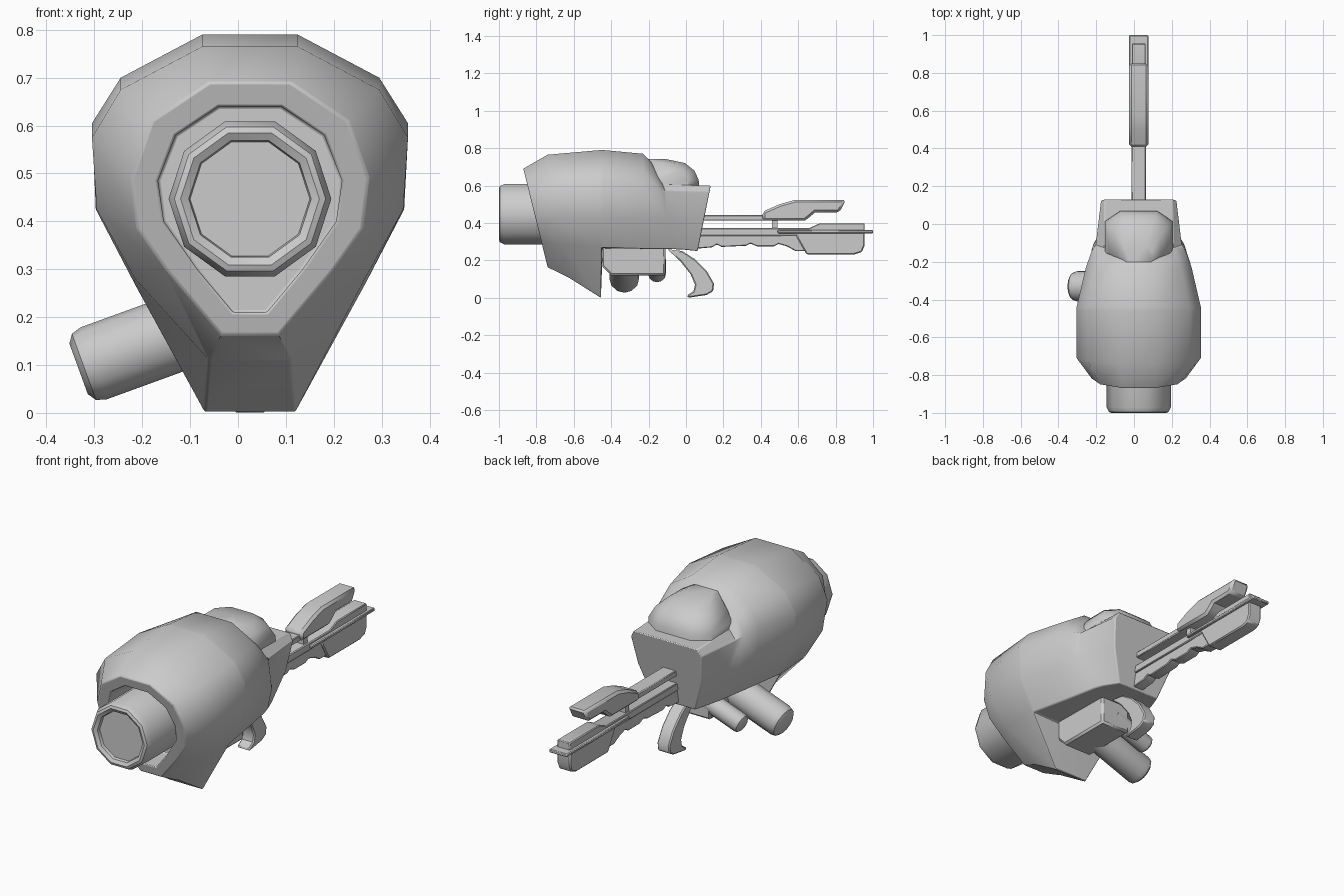
import bpy, bmesh, math
from mathutils import Matrix

if "Cube" in bpy.data.objects:
    bpy.data.objects.remove(bpy.data.objects["Cube"])

CX = 0.025  # symmetry plane of the whole device


def finish(name, bm, bevel=0.0, segs=2, angle=38):
    bmesh.ops.recalc_face_normals(bm, faces=bm.faces)
    me = bpy.data.meshes.new(name)
    bm.to_mesh(me)
    bm.free()
    ob = bpy.data.objects.new(name, me)
    bpy.context.collection.objects.link(ob)
    if bevel:
        m = ob.modifiers.new("bevel", 'BEVEL')
        m.width, m.segments = bevel, segs
        m.limit_method, m.angle_limit = 'ANGLE', math.radians(45)
    bpy.ops.object.select_all(action='DESELECT')
    ob.select_set(True)
    bpy.context.view_layer.objects.active = ob
    bpy.ops.object.shade_smooth_by_angle(angle=math.radians(angle))
    return ob


def loft(bm, rings):
    rings = [[bm.verts.new(p) for p in r] for r in rings]
    for a, b in zip(rings, rings[1:]):
        for i in range(len(a)):
            j = (i + 1) % len(a)
            bm.faces.new((a[i], a[j], b[j], b[i]))
    bm.faces.new(rings[0])
    bm.faces.new(rings[-1])
    return bm


def prism(name, pts, hw, bevel=0.006):
    """Side profile (y, z) given thickness across x."""
    bm = loft(bmesh.new(), [[(CX + s * hw, y, z) for y, z in pts] for s in (-1, 1)])
    return finish(name, bm, bevel, 1)


def lathe(name, prof, n, mat):
    """Profile of (radius, height) spun about local z."""
    rings = [[(r * math.cos(2 * math.pi * i / n), r * math.sin(2 * math.pi * i / n), h)
              for i in range(n)] for r, h in prof]
    bm = loft(bmesh.new(), rings)
    bmesh.ops.transform(bm, matrix=mat, verts=bm.verts)
    return finish(name, bm)


def section(y0, slope, half):
    """Mirrored 12-sided cross-section lying in the plane y = y0 + slope * z."""
    right = [(CX + w, y0 + slope * z, z) for w, z in half]
    return right + [(2 * CX - x, y, z) for x, y, z in reversed(right)]


# Main shell: recessed muzzle opening, slanted rim, swollen body, stepped tail
mouth = [(.065, .64), (.155, .58), (.192, .485), (.18, .4), (.11, .3), (.035, .21)]
rim = [(.085, .69), (.205, .61), (.247, .49), (.235, .385), (.175, .3), (.06, .163)]
front = [
    section(-.60, 0, mouth),
    section(-.699, -.2476, mouth),
    section(-.699, -.2476, rim),
    section(-.6115, -.168, [(.1, .765), (.27, .675), (.33, .575), (.32, .425), (.24, .28), (.085, .11)]),
    section(-.455, 0, [(.1, .79), (.27, .70), (.33, .605), (.322, .425), (.24, .268), (.095, 0)]),
]
rear = [
    section(-.445, 0, [(.1, .79), (.27, .70), (.33, .605), (.322, .425), (.24, .268), (.095, .265)]),
    section(-.23, 0, [(.1, .77), (.225, .69), (.28, .59), (.27, .42), (.2, .262), (.095, .262)]),
    section(0, -.25, [(.09, .72), (.2, .655), (.25, .585), (.24, .42), (.17, .26), (.09, .26)]),
    section(.06, -.3, [(.09, .605), (.18, .605), (.228, .57), (.215, .42), (.155, .258), (.08, .258)]),
    section(.012, .2, [(.09, .6), (.18, .6), (.2, .565), (.18, .42), (.12, .25), (.06, .25)]),
]
finish("body_shell", loft(bmesh.new(), front + rear), .012)

# Muzzle barrel, ten sided with a dished end
lathe("barrel", [(.125, -.975), (.128, -.99), (.145, -1), (.158, -.995), (.17, -.97), (.17, -.55)],
      10, Matrix.Translation((CX, 0, .447)) @ Matrix.Rotation(-math.pi / 2, 4, 'X'))

# Rear dome set into the step
dome = []
for z, w, y0, y1 in [(.57, .18, -.21, .07), (.63, .178, -.21, .068), (.68, .155, -.21, .045),
                     (.72, .115, -.22, -.005), (.742, .07, -.23, -.11)]:
    c, d = w * .55, min(.055, (y1 - y0) * .3)
    half = [(c, y0), (w, y0 + d), (w, y1 - d), (c, y1)]
    dome.append([(CX + x, y, z) for x, y in half] + [(CX - x, y, z) for x, y in reversed(half)])
finish("rear_dome", loft(bmesh.new(), dome), angle=50)

# Underside housing and the two angled side canisters
prism("under_housing", [(-.45, .28), (-.45, .17), (-.40, .12), (-.11, .12), (-.11, .28)], .085, .01)
for name, tip, r, length in [("large_canister", (-.333, -.33, .092), .08, .36),
                             ("small_canister", (-.215, -.155, .122), .048, .24)]:
    lathe(name, [(r * .7, 0), (r * .92, r * .15), (r, r * .42), (r, length)], 12,
          Matrix.Translation(tip) @ Matrix.Rotation(math.radians(70), 4, 'Y'))

# Curved hook grip
prism("hook_grip", [(-.1, .26), (-.02, .25), (.05, .205), (.11, .145), (.15, .075), (.145, .035),
                    (.11, .015), (.01, 0), (.005, .012), (.04, .035), (.048, .07),
                    (.025, .125), (-.03, .195)], .035)

# Upper stock: rail, fin and the post joining it to the lower stock
prism("upper_rail", [(.05, .412), (.45, .412), (.45, .442), (.05, .442)], .038, .004)
prism("upper_fin", [(.41, .412), (.41, .46), (.5, .5), (.58, .523), (.855, .523), (.82, .457),
                    (.69, .457), (.665, .435), (.635, .412)], .051, .012)
prism("stock_post", [(.46, .36), (.49, .36), (.49, .42), (.46, .42)], .025, 0)

# Lower stock: top bar, finger-notched under bar, butt block and flange
prism("lower_bar", [(.05, .333), (.6, .333), (.63, .35), (.955, .35), (.955, .398), (.715, .398),
                    (.66, .373), (.05, .373)], .036, .004)
prism("notched_bar", [(.05, .335), (.05, .262), (.14, .27), (.165, .285), (.19, .272), (.32, .278),
                      (.345, .29), (.38, .275), (.47, .275), (.495, .288), (.54, .275), (.585, .25),
                      (.64, .25), (.64, .345), (.5, .335)], .03, .004)
prism("butt_block", [(.6, .31), (.645, .232), (.9, .232), (.94, .245), (.955, .28), (.955, .352),
                     (.58, .352)], .038)
prism("flange", [(.49, .345), (1, .345), (1, .362), (.49, .362)], .051, .004)
